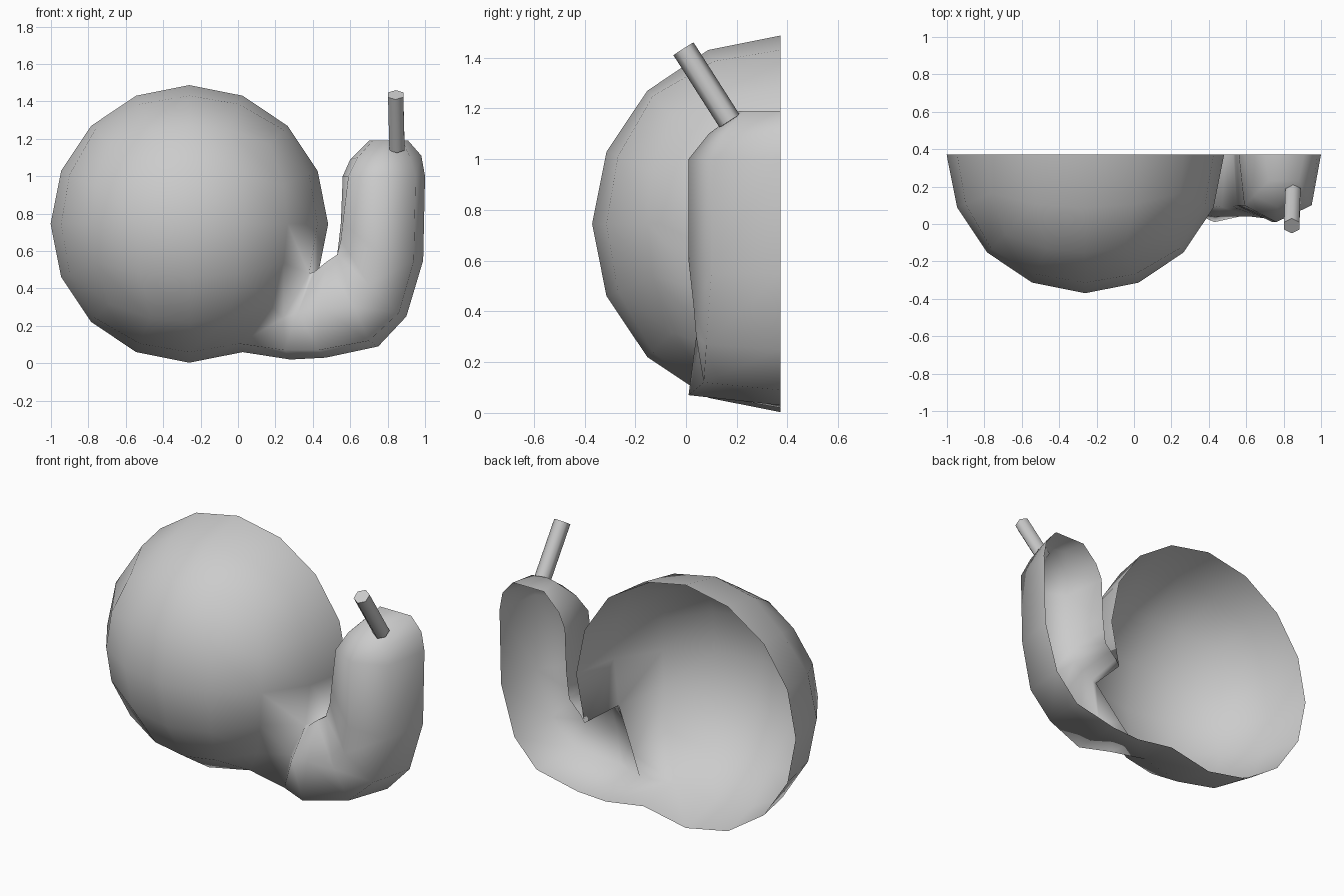
import bpy, bmesh, math
from mathutils import Vector

if "Cube" in bpy.data.objects:
    bpy.data.objects.remove(bpy.data.objects["Cube"])

R = 0.742
CENTRE = Vector((-0.26, 0.372, 0.745))


def finish(bm, name, angle=None):
    bmesh.ops.recalc_face_normals(bm, faces=bm.faces)
    mesh = bpy.data.meshes.new(name)
    bm.to_mesh(mesh)
    bm.free()
    ob = bpy.data.objects.new(name, mesh)
    bpy.context.collection.objects.link(ob)
    bpy.ops.object.select_all(action='DESELECT')
    ob.select_set(True)
    bpy.context.view_layer.objects.active = ob
    if angle is None:
        bpy.ops.object.shade_smooth()
    else:
        bpy.ops.object.shade_smooth_by_angle(angle=angle)
    return ob


# Round shell: cube-based sphere, open half facing front
bm = bmesh.new()
bmesh.ops.create_cube(bm, size=2)
bmesh.ops.subdivide_edges(bm, edges=bm.edges[:], cuts=3, use_grid_fill=True)
for v in bm.verts:
    v.co = Vector([math.tan(c * math.pi / 4) for c in v.co]).normalized() * R
bmesh.ops.delete(bm, geom=[v for v in bm.verts if v.co.y > 0.001], context='VERTS')

# Opening in the shell where the body grows out
t = math.tan(math.pi / 8)


def shell_vert(x, y, z):
    p = Vector((x, y, z)).normalized() * R
    return min(bm.verts, key=lambda v: (v.co - p).length)


ring = [shell_vert(*p) for p in ((1, 0, -t), (1, -t, -t), (1, -t, -1), (t, -t, -1), (t, 0, -1))]
patch = set(ring + [shell_vert(1, 0, -1)])
bmesh.ops.delete(bm, geom=[f for f in bm.faces if all(v in patch for v in f.verts)], context='FACES')
bmesh.ops.translate(bm, verts=bm.verts, vec=CENTRE)

# Body: half rings (inner, inner front, front, outer front, outer) along foot, neck and head
Y = CENTRE.y
rows = [
    ((.45, Y, .50), (.41, .10, .49), (.32, .06, .27), (.25, .09, .07), (.28, Y, .02)),
    ((.49, Y, .54), (.47, .09, .54), (.44, .04, .30), (.43, .01, .07), (.47, Y, .03)),
    ((.53, Y, .58), (.53, .09, .58), (.62, .04, .30), (.70, .07, .12), (.75, Y, .09)),
    ((.54, Y, .66), (.55, .10, .66), (.70, .03, .42), (.86, .08, .27), (.90, Y, .25)),
    ((.55, Y, .75), (.56, .10, .75), (.74, .01, .60), (.94, .10, .55), (.99, Y, .55)),
    ((.56, Y, 1.0), (.59, .10, 1.0), (.76, .01, 1.0), (.95, .10, 1.0), (1.0, Y, 1.0)),
    ((.60, Y, 1.09), (.64, .15, 1.1), (.77, .09, 1.1), (.92, .15, 1.1), (.98, Y, 1.11)),
    ((.70, Y, 1.19), (.72, .23, 1.19), (.79, .21, 1.19), (.88, .23, 1.19), (.91, Y, 1.19)),
]
for row in rows:
    new = [bm.verts.new(p) for p in row]
    for i in range(4):
        bm.faces.new((ring[i], ring[i + 1], new[i + 1], new[i]))
    ring = new
bm.faces.new(ring)
finish(bm, "shell_and_body")

# Eye stalk: six-sided rod leaning forward
bm = bmesh.new()
low, high = Vector((.85, .172, 1.15)), Vector((.843, -.01, 1.435))
axis = high - low
side = Vector((1, 0, 0))
up = axis.cross(side).normalized()
side = up.cross(axis).normalized()
ends = []
for c in (low, high):
    ends.append([bm.verts.new(c + (up * math.cos(a) + side * math.sin(a)) * 0.047)
                 for a in (i * math.pi / 3 for i in range(6))])
for i in range(6):
    j = (i + 1) % 6
    bm.faces.new((ends[0][i], ends[0][j], ends[1][j], ends[1][i]))
for e in ends:
    bm.faces.new(e)
finish(bm, "eye_stalk", math.radians(65))
